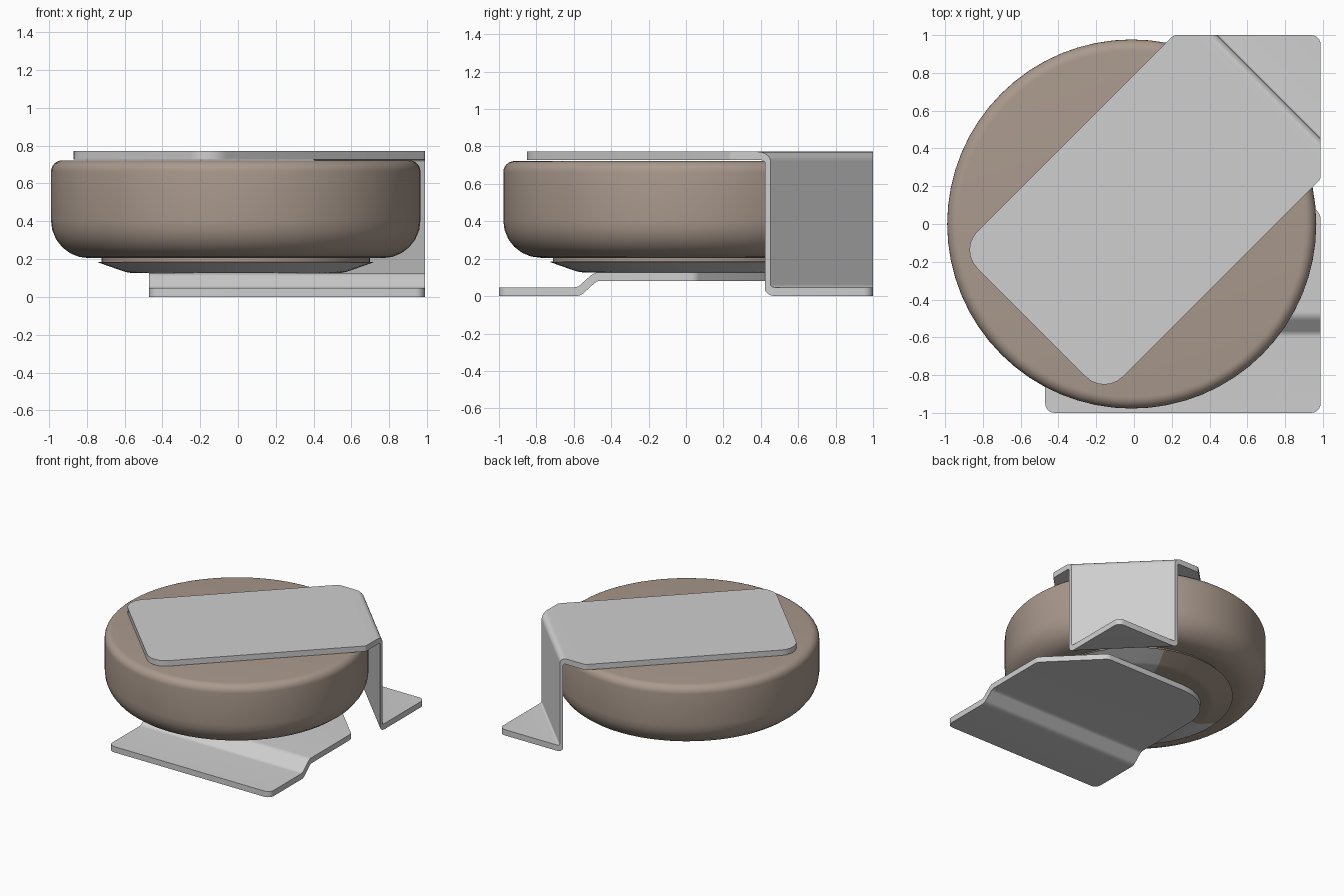
import bpy, bmesh, math
from mathutils import Vector

if "Cube" in bpy.data.objects:
    bpy.data.objects.remove(bpy.data.objects["Cube"])

def material(name, rgb):
    m = bpy.data.materials.new(name)
    m.diffuse_color = (*rgb, 1)
    m.use_nodes = True
    m.node_tree.nodes["Principled BSDF"].inputs["Base Color"].default_value = m.diffuse_color
    return m

metal = material("light grey metal", (0.62, 0.62, 0.62))
brown = material("warm brown case", (0.40, 0.32, 0.265))

def rounded(points, steps=6):
    """Outline from (x, y) or (x, y, radius) corners, filleting the latter."""
    out, n = [], len(points)
    for i, p in enumerate(points):
        c = Vector(p[:2])
        if len(p) < 3:
            out.append(c)
            continue
        a = (Vector(points[i - 1][:2]) - c).normalized()
        b = (Vector(points[(i + 1) % n][:2]) - c).normalized()
        half = a.angle(b) / 2
        r = p[2]
        centre = c + (a + b).normalized() * r / math.sin(half)
        u = c + a * r / math.tan(half) - centre
        v = c + b * r / math.tan(half) - centre
        sweep = u.angle_signed(v)
        for k in range(steps + 1):
            t = -sweep * k / steps
            out.append(centre + Vector((u.x * math.cos(t) - u.y * math.sin(t),
                                        u.x * math.sin(t) + u.y * math.cos(t))))
    return out

def make_object(name, bm, mats):
    bmesh.ops.recalc_face_normals(bm, faces=bm.faces)
    me = bpy.data.meshes.new(name)
    bm.to_mesh(me)
    bm.free()
    for m in mats:
        me.materials.append(m)
    ob = bpy.data.objects.new(name, me)
    bpy.context.collection.objects.link(ob)
    return ob

def prism(name, outline, place, lo, hi):
    """Extrude a 2D outline; place(u, v, depth) gives the 3D point."""
    bm = bmesh.new()
    rings = [[bm.verts.new(place(p.x, p.y, d)) for p in outline] for d in (lo, hi)]
    for ring in rings:
        bm.faces.new(ring)
    n = len(outline)
    for i in range(n):
        j = (i + 1) % n
        bm.faces.new((rings[0][i], rings[0][j], rings[1][j], rings[1][i]))
    return make_object(name, bm, [metal])

def smooth(ob, angle=30):
    bpy.ops.object.select_all(action='DESELECT')
    ob.select_set(True)
    bpy.context.view_layer.objects.active = ob
    bpy.ops.object.shade_smooth_by_angle(angle=math.radians(angle))

def bent_sheet(name, profile, place, width, plan):
    """Bent strip trimmed to a plan outline seen from above."""
    ob = prism(name, rounded(profile), place, -width, width)
    cutter = prism(name + "_trim", rounded(plan), lambda u, v, d: (u, v, d), -0.2, 1.0)
    cutter.hide_render = True
    mod = ob.modifiers.new("trim", 'BOOLEAN')
    mod.operation, mod.solver, mod.object = 'INTERSECT', 'EXACT', cutter
    bpy.context.view_layer.objects.active = ob
    bpy.ops.object.modifier_apply(modifier=mod.name)
    bpy.data.objects.remove(cutter)
    smooth(ob, 25)
    return ob

# Round case, lathed
CX, SEG = -0.012, 64
profile = rounded([(0, 0.722), (0.977, 0.722, 0.06), (0.977, 0.205, 0.2), (0.71, 0.205),
                   (0.71, 0.185), (0.73, 0.183), (0.57, 0.127, 0.15), (0, 0.127)])
bm = bmesh.new()
verts = [bm.verts.new((p.x, 0, p.y)) for p in profile]
edges = [bm.edges.new(e) for e in zip(verts, verts[1:])]
bmesh.ops.spin(bm, geom=verts + edges, axis=(0, 0, 1), cent=(0, 0, 0),
               angle=math.tau, steps=SEG, use_duplicate=False)
bmesh.ops.remove_doubles(bm, verts=bm.verts, dist=1e-4)
for f in bm.faces:
    c = f.calc_center_median()
    ang = math.degrees(math.atan2(c.y, c.x))
    # bare metal on the exposed part of the bottom cap
    f.material_index = 1 if c.z < 0.184 and not 67 < ang < 175 else 0
case = make_object("round_case", bm, [brown, metal])
case.location.x = CX
smooth(case)

# Top tab: runs diagonally, folds down and out into a triangular foot
R = math.sqrt(0.5)
bent_sheet("top_tab",
           [(-1.3, 0.772), (1.018, 0.772, 0.05), (1.018, 0.047, 0.015), (1.6, 0.047),
            (1.6, 0), (0.997, 0, 0.04), (0.997, 0.727, 0.015), (-1.3, 0.727)],
           lambda s, z, t: ((s - t) * R, (s + t) * R, z), 1.2,
           [(0.21, 1.0, 0.05), (0.988, 1.0, 0.05), (0.988, 0.238, 0.03),
            (-0.157, -0.907, 0.137), (-0.928, -0.137, 0.137)])

# Bottom tab: joggled sheet under the case
bent_sheet("bottom_tab",
           [(-1.2, 0.047), (-0.58, 0.047, 0.05), (-0.49, 0.127, 0.07), (0.7, 0.127),
            (0.7, 0.082), (-0.475, 0.082, 0.05), (-0.565, 0, 0.07), (-1.2, 0)],
           lambda y, z, x: (x, y, z), 1.3,
           [(-0.47, -1.0, 0.05), (0.988, -1.0, 0.05), (0.988, 0.05, 0.06),
            (0.608, 0.43, 0.06), (-0.47, 0.43, 0.34)])
